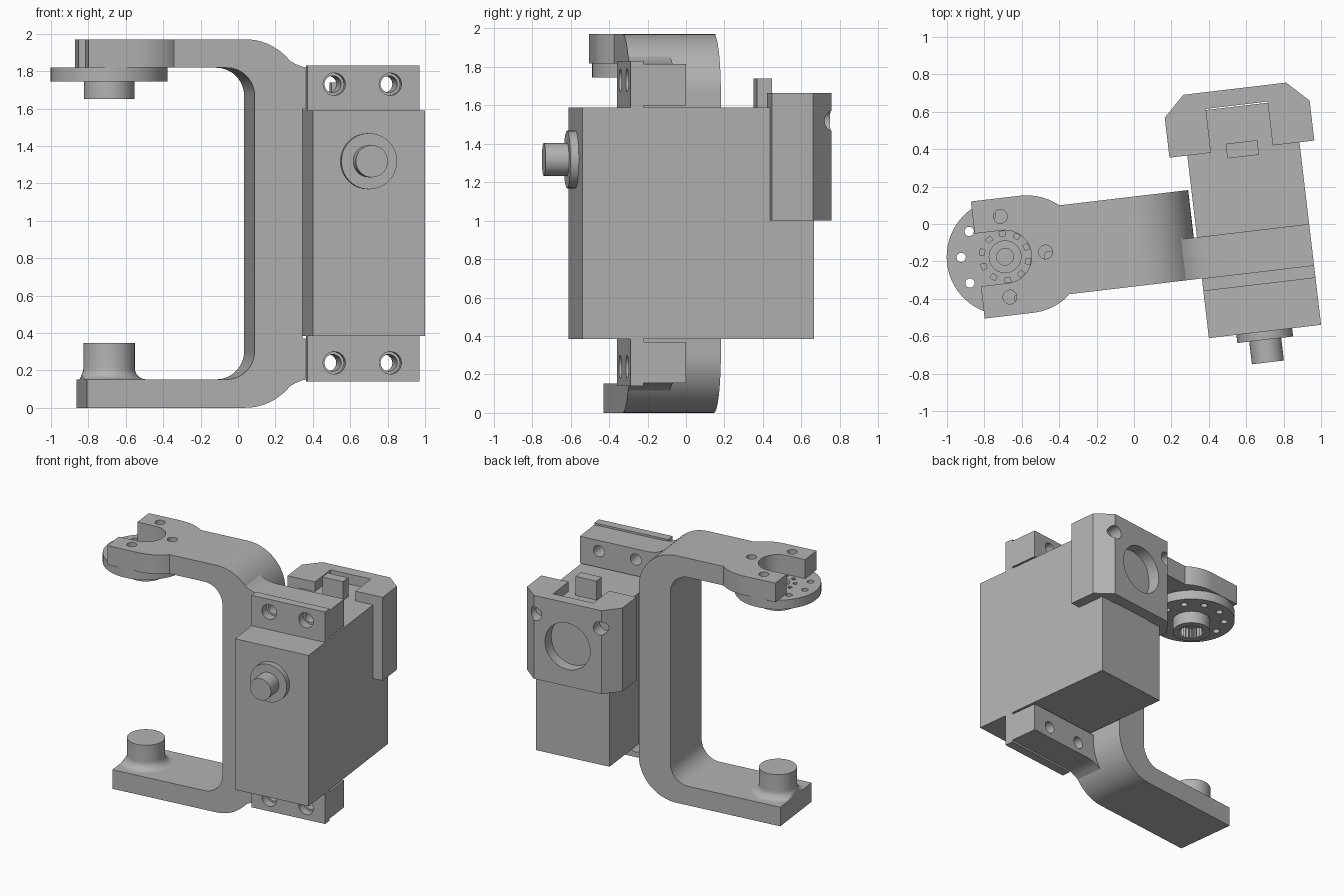
import bpy, bmesh, math
from mathutils import Matrix

if "Cube" in bpy.data.objects:
    bpy.data.objects.remove(bpy.data.objects["Cube"], do_unlink=True)

grey = bpy.data.materials.new("plain grey")
grey.use_nodes = True
colour = (0.45, 0.45, 0.45, 1)
grey.diffuse_color = colour
grey.node_tree.nodes["Principled BSDF"].inputs["Base Color"].default_value = colour

TURN = math.radians(6.75)   # whole assembly is turned about z
MID_Z = 0.985               # mirror height of the bracket
MID_Y = -0.093              # centre line of the bracket
PIVOT = -0.705              # x of the hinge axis
parts = []


def add(name, bm):
    bmesh.ops.recalc_face_normals(bm, faces=bm.faces)
    mesh = bpy.data.meshes.new(name)
    bm.to_mesh(mesh)
    bm.free()
    mesh.materials.append(grey)
    obj = bpy.data.objects.new(name, mesh)
    bpy.context.collection.objects.link(obj)
    parts.append(obj)
    return obj


def prism(name, pts, axis, lo, hi):
    """Extrude a 2D outline along y (outline in x, z) or z (outline in x, y)."""
    bm = bmesh.new()
    def place(a, b, h):
        return (a, h, b) if axis == "y" else (a, b, h)
    low = [bm.verts.new(place(a, b, lo)) for a, b in pts]
    high = [bm.verts.new(place(a, b, hi)) for a, b in pts]
    bm.faces.new(low)
    bm.faces.new(high)
    for i in range(len(pts)):
        j = (i + 1) % len(pts)
        bm.faces.new((low[i], low[j], high[j], high[i]))
    return add(name, bm)


def arc(cx, cy, r, start, end, n=16):
    angles = [math.radians(start + (end - start) * i / n) for i in range(n + 1)]
    return [(cx + r * math.cos(a), cy + r * math.sin(a)) for a in angles]


def disc(name, cx, cy, r, axis, lo, hi, n=48):
    return prism(name, arc(cx, cy, r, 0, 360, n)[:-1], axis, lo, hi)


def box(name, x0, x1, y0, y1, z0, z1):
    return prism(name, [(x0, y0), (x1, y0), (x1, y1), (x0, y1)], "z", z0, z1)


def combine(target, other, operation="DIFFERENCE"):
    mod = target.modifiers.new("combine", "BOOLEAN")
    mod.operation = operation
    mod.solver = "EXACT"
    mod.object = other
    bpy.context.view_layer.objects.active = target
    bpy.ops.object.modifier_apply(modifier=mod.name)
    parts.remove(other)
    bpy.data.objects.remove(other, do_unlink=True)


# C-shaped bracket
outline = [(-0.45, 1.97)] + arc(0, 1.661, 0.309, 90, 0) + arc(0, 0.309, 0.309, 0, -90)
outline += [(-0.852, 0), (-0.852, 0.152)] + arc(-0.1, 0.302, 0.15, -90, 0)
outline += arc(-0.1, 1.668, 0.15, 0, 90) + [(-0.45, 1.818)]
bracket = prism("bracket", outline, "y", -0.332, 0.146)

# Widened upper arm end with an open slot
right = arc(-0.59, MID_Y, 0.315, -90, -49.4, 10)
left = arc(-0.59, MID_Y, 0.315, 49.4, 90, 10)
head = [(-0.852, MID_Y - 0.315)] + right + left + [(-0.852, MID_Y + 0.315)]
head += [(-0.852, MID_Y + 0.142)] + arc(PIVOT, MID_Y, 0.142, 90, -90, 24)
head += [(-0.852, MID_Y - 0.142)]
combine(bracket, prism("arm_end", head, "z", 1.818, 1.97), "UNION")
for angle in (-90, 0, 90):
    x, y = arc(PIVOT, MID_Y, 0.217, angle, angle, 1)[0]
    combine(bracket, disc("cutter", x, y, 0.037, "z", 1.7, 2.1, 24))

# Bottom pivot boss with a filleted foot, trimmed at the arm end
bm = bmesh.new()
profile = [(0, 0.345), (0.1375, 0.345)]
profile += arc(0.1975, 0.212, 0.06, 180, 270, 8) + [(0, 0.152)]
ring = [bm.verts.new((r, 0, z)) for r, z in profile]
edges = [bm.edges.new(pair) for pair in zip(ring, ring[1:])]
bmesh.ops.spin(bm, geom=ring + edges, cent=(0, 0, 0), axis=(0, 0, 1),
               angle=math.tau, steps=48)
bmesh.ops.remove_doubles(bm, verts=bm.verts, dist=0.0001)
bmesh.ops.transform(bm, matrix=Matrix.Translation((PIVOT, MID_Y, 0)), verts=bm.verts)
for v in bm.verts:
    v.co.x = max(v.co.x, -0.852)
add("pivot_boss", bm)

# Round horn with hub, splined socket, ring of holes and notches
horn = disc("horn", PIVOT, MID_Y, 0.3125, "z", 1.745, 1.818, 64)
combine(horn, disc("hub", PIVOT, MID_Y, 0.135, "z", 1.65, 1.78), "UNION")
star = []
for i in range(48):
    star += arc(PIVOT, MID_Y, 0.095 if i % 2 else 0.08, i * 7.5, i * 7.5, 1)[:1]
combine(horn, prism("cutter", star, "z", 1.6, 1.73))
combine(horn, disc("cutter", PIVOT, MID_Y, 0.085, "z", 1.78, 1.9))
combine(horn, disc("cutter", PIVOT, MID_Y, 0.045, "z", 1.6, 1.9, 24))
for i in range(10):
    x, y = arc(PIVOT, MID_Y, 0.235, 174 + 36 * i, 0, 1)[0]
    combine(horn, disc("cutter", x, y, 0.025, "z", 1.7, 1.9, 16))
    a = 18 + 36 * i
    notch = arc(PIVOT, MID_Y, 0.112, a - 7, a + 7, 2) + arc(PIVOT, MID_Y, 0.138, a + 7, a - 7, 2)
    combine(horn, prism("cutter", notch, "z", 1.79, 1.9))

# Motor body with front bearing and shaft
box("motor_body", 0.326, 0.93, -0.653, 0.56, 0.385, 1.588)
disc("bearing_disc", 0.624, 1.318, 0.15, "y", -0.697, -0.653)
disc("motor_shaft", 0.624, 1.318, 0.086, "y", -0.819, -0.69)

# Mounting ears and the bracket blocks behind them, top and bottom
block = [(0.24, 1.6), (0.93, 1.6), (0.93, 1.815), (0.36, 1.815),
         (0.31, 1.822), (0.27, 1.838), (0.24, 1.855)]
for side, sign in (("top", 1), ("bottom", -1)):
    def flip(z):
        return MID_Z + sign * (z - MID_Z)
    low, high = sorted((flip(1.585), flip(1.83)))
    ear = box(side + "_ear", 0.326, 0.93, -0.4, -0.332, low, high)
    mount = prism(side + "_mount", [(x, flip(z)) for x, z in block], "y", -0.332, -0.11)
    for x in (0.471, 0.773):
        combine(ear, disc("cutter", x, flip(1.73), 0.06, "y", -0.5, -0.3, 24))
        combine(mount, disc("cutter", x, flip(1.73), 0.045, "y", -0.5, 0, 24))

# Rear cover: chamfered U wrapped around the body
half = [(0.166, 0.33), (0.39, 0.33), (0.39, 0.545), (0.277, 0.655)]
centre = 0.62
cover_outline = [(centre + x, y) for x, y in half]
cover_outline += [(centre - x, y) for x, y in reversed(half)]
cover_outline += [(centre - 0.166, 0.566), (centre + 0.166, 0.566)]
cover = prism("rear_cover", cover_outline, "z", 1.0, 1.665)
combine(cover, disc("cutter", centre, 1.32, 0.185, "y", 0.5, 0.8))
for s in (-1, 1):
    combine(cover, disc("cutter", centre + s * 0.265, 1.52, 0.053, "y", 0.45, 0.8, 24))

# Cable plug on top of the body
box("cable_plug", 0.537, 0.707, 0.289, 0.368, 1.58, 1.74)

# Turn everything into place and shade curved faces smoothly
bpy.ops.object.select_all(action="DESELECT")
for obj in parts:
    obj.rotation_euler.z = TURN
    obj.select_set(True)
bpy.context.view_layer.objects.active = bracket
bpy.ops.object.shade_smooth_by_angle(angle=math.radians(30))
